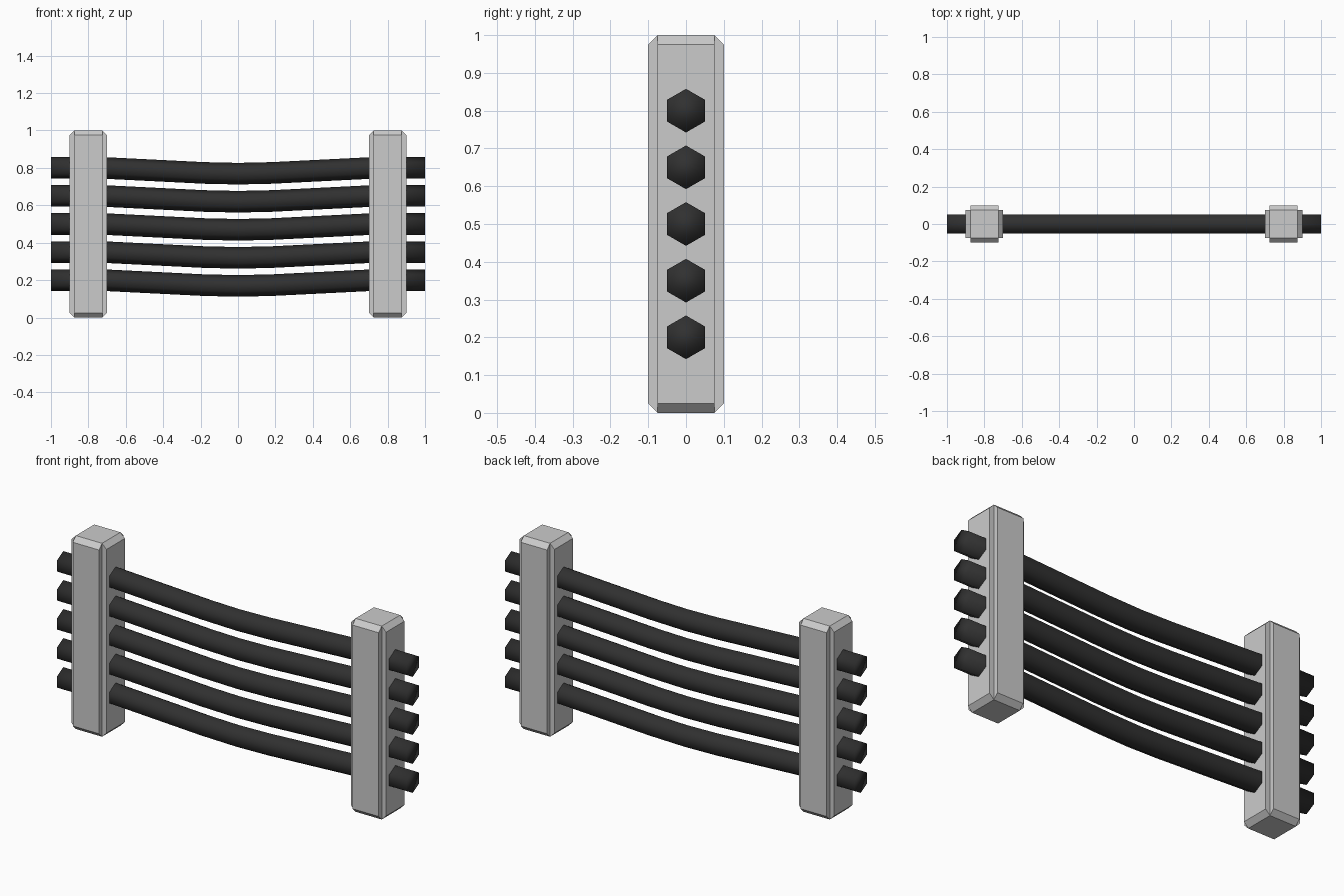
import bpy, bmesh, math

if "Cube" in bpy.data.objects:
    bpy.data.objects.remove(bpy.data.objects["Cube"])

dark = bpy.data.materials.new("dark_rubber")
dark.diffuse_color = (0.03, 0.03, 0.03, 1)
dark.use_nodes = True
dark.node_tree.nodes["Principled BSDF"].inputs["Base Color"].default_value = dark.diffuse_color


def make_object(name, bm, mat=None, smooth=False):
    bmesh.ops.recalc_face_normals(bm, faces=bm.faces[:])
    mesh = bpy.data.meshes.new(name)
    for f in bm.faces:
        f.smooth = smooth
    bm.to_mesh(mesh)
    bm.free()
    if mat:
        mesh.materials.append(mat)
    obj = bpy.data.objects.new(name, mesh)
    bpy.context.collection.objects.link(obj)
    return obj


def post(name, cx):
    # square core whose four sides are raised into tapered panels, leaving notched corners
    bm = bmesh.new()
    bmesh.ops.create_cube(bm, size=1)
    for v in bm.verts:
        v.co.x = cx + v.co.x * 0.15
        v.co.y *= 0.15
        v.co.z += 0.5
    bm.normal_update()
    sides = [f for f in bm.faces if abs(f.normal.z) < 0.5]
    for side in sides:
        n = side.normal.copy()
        new = bmesh.ops.extrude_discrete_faces(bm, faces=[side])["faces"][0]
        loops = list(new.verts)
        for v in loops:
            v.co += n * 0.025
            v.co.z = 0.975 if v.co.z > 0.5 else 0.025
    # outward winding survives the extrusion, so close seams between panels only
    bmesh.ops.remove_doubles(bm, verts=bm.verts[:], dist=1e-4)
    # panel walls flanking the notch
    return make_object(name, bm)


def bar(name, z):
    # six-sided bar swept along a sagging path
    half = [(1.0, 0), (0.75, 0), (0.7, -0.001), (0.18, -0.027)]
    path = [(-x, s) for x, s in half] + [(0, -0.031)] + half[::-1]
    bm = bmesh.new()
    r = 0.05 / math.cos(math.pi / 6)
    rings = []
    for x, sag in path:
        rings.append([bm.verts.new((x, r * math.sin(k * math.pi / 3),
                                    z + sag + r * math.cos(k * math.pi / 3)))
                      for k in range(6)])
    for a, b in zip(rings, rings[1:]):
        for k in range(6):
            j = (k + 1) % 6
            bm.faces.new((a[k], a[j], b[j], b[k]))
    bm.faces.new(rings[0])
    bm.faces.new(rings[-1])
    return make_object(name, bm, dark, smooth=True)


# two posts
post("left_post", -0.8)
post("right_post", 0.8)

# five sagging bars
for i in range(5):
    bar(f"bar_{i + 1}", 0.2 + 0.15 * i)
